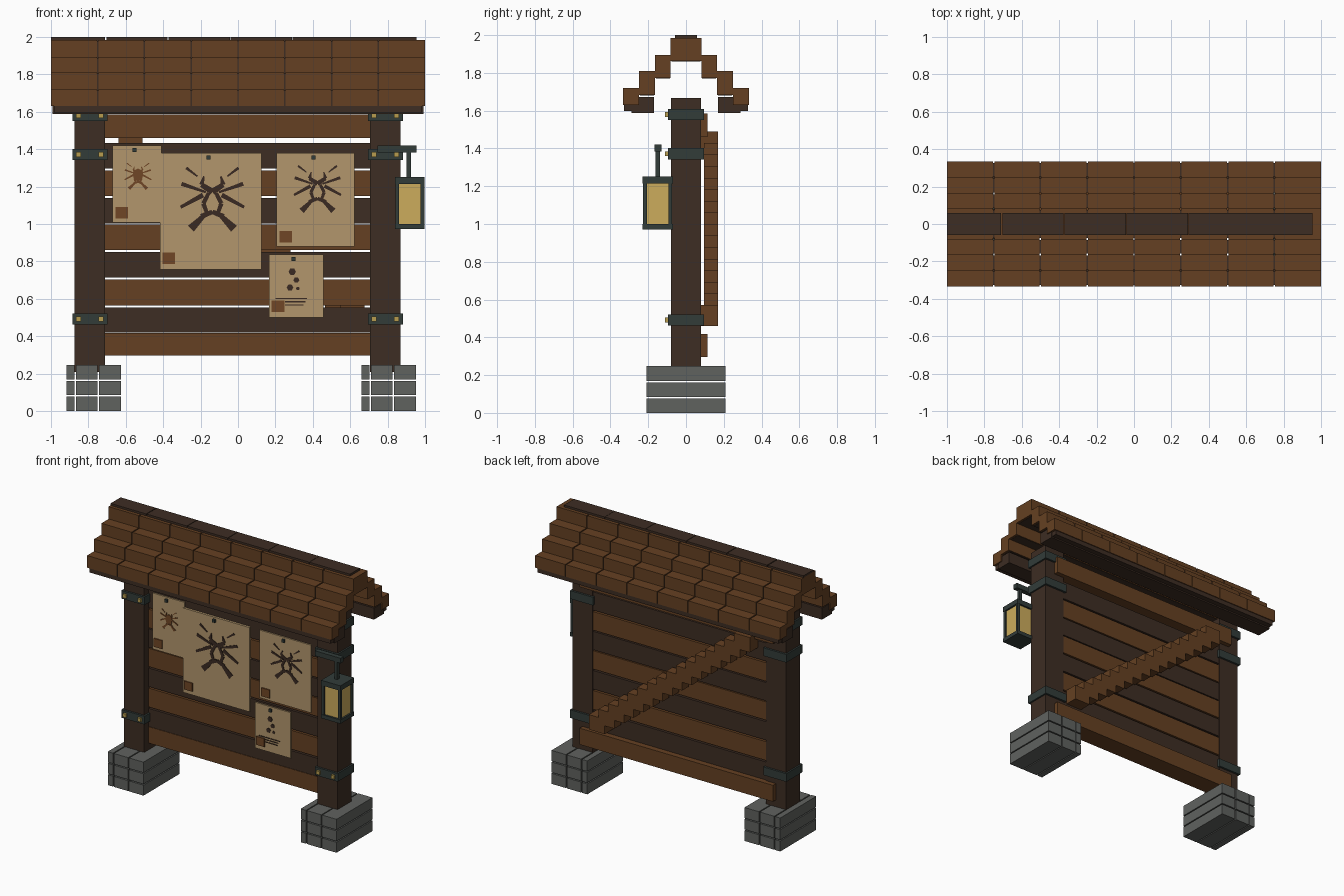
import bpy, bmesh, math
from mathutils import Vector

if "Cube" in bpy.data.objects:
    bpy.data.objects.remove(bpy.data.objects["Cube"])


def material(name, r, g, b):
    m = bpy.data.materials.new(name)
    lin = [((c / 255 + 0.055) / 1.055) ** 2.4 for c in (r, g, b)]
    m.diffuse_color = (*lin, 1)
    m.use_nodes = True
    m.node_tree.nodes["Principled BSDF"].inputs["Base Color"].default_value = m.diffuse_color
    return m


BROWN = material("brown wood", 101, 64, 34)
DARK = material("dark wood", 61, 45, 35)
STONE = material("grey stone", 96, 98, 95)
IRON = material("dark iron", 50, 60, 57)
BRASS = material("brass", 184, 158, 80)
PAPER = material("tan paper", 178, 150, 108)
GLOW = material("lamp glow", 204, 172, 92)
SEAL = material("brown seal", 112, 70, 38)
INK = material("dark ink", 58, 42, 34)


def finish(name, bm, mat):
    me = bpy.data.meshes.new(name)
    bmesh.ops.recalc_face_normals(bm, faces=bm.faces)
    bm.to_mesh(me)
    bm.free()
    me.materials.append(mat)
    ob = bpy.data.objects.new(name, me)
    bpy.context.collection.objects.link(ob)
    return ob


def boxes(name, mat, items):
    """One object made of boxes given as (x0, x1, y0, y1, z0, z1)."""
    bm = bmesh.new()
    for x0, x1, y0, y1, z0, z1 in items:
        vs = bmesh.ops.create_cube(bm, size=1)["verts"]
        for v in vs:
            v.co = ((x0 + x1) / 2 + v.co.x * (x1 - x0),
                    (y0 + y1) / 2 + v.co.y * (y1 - y0),
                    (z0 + z1) / 2 + v.co.z * (z1 - z0))
    return finish(name, bm, mat)


def plates(name, mat, polys, y, t=0.004):
    """Thin plates facing the front, from (x, z) outlines."""
    bm = bmesh.new()
    for poly in polys:
        f = bm.faces.new([bm.verts.new((x, y, z)) for x, z in poly])
        ext = bmesh.ops.extrude_face_region(bm, geom=[f])["geom"]
        for v in ext:
            if isinstance(v, bmesh.types.BMVert):
                v.co.y -= t
    return finish(name, bm, mat)


# Posts, stone feet, iron bands and studs
for side, cx, fx in (("left", -0.792, -0.917), ("right", 0.788, 0.66)):
    boxes(side + "_post", DARK, [(cx - 0.082, cx + 0.082, -0.08, 0.08, 0.21, 1.667)])
    cols = ((0, 0.042), (0.05, 0.167), (0.175, 0.292))
    rows = ((0, 0.077), (0.085, 0.161), (0.169, 0.247))
    boxes(side + "_stone_foot", STONE,
          [(fx + a, fx + b, -0.21, 0.21, c, d) for a, b in cols for c, d in rows])
    bands = (0.492, 1.372, 1.58)
    boxes(side + "_iron_bands", IRON,
          [(cx - 0.094, cx + 0.094, -0.095, 0.095, z - 0.03, z + 0.03) for z in bands])
    boxes(side + "_band_studs", BRASS,
          [(cx + s * 0.06 - 0.013, cx + s * 0.06 + 0.013, -0.11, -0.09, z - 0.013, z + 0.013)
           for z in bands for s in (-1, 1)])

# Wall planks, alternating brown and dark
heights = ((0.297, 0.418), (0.42, 0.553), (0.564, 0.703), (0.714, 0.851), (0.862, 0.997),
           (1.004, 1.14), (1.149, 1.286), (1.297, 1.432), (1.46, 1.585))
for i, (z0, z1) in enumerate(heights):
    outer = i in (0, 8)
    w, back = (0.79, 0.114) if outer else (0.73, 0.075)
    boxes("plank_%d" % (i + 1), DARK if i % 2 else BROWN, [(-w, w, -0.03, back, z0, z1)])

# Stepped diagonal brace on the back
brace = []
for i in range(16):
    x, z = 0.61 - i * 1.185 / 15, 0.515 + i * 0.92 / 15
    brace.append((x - 0.065, x + 0.065, 0.075 if i in (0, 15) else 0.095, 0.17, z - 0.055, z + 0.055))
boxes("back_brace", BROWN, brace)

# Roof: stepped shingle rows over a dark underlay
steps = ((0.25, 0.333, 1.63, 1.72), (0.165, 0.25, 1.683, 1.81), (0.082, 0.165, 1.772, 1.894))
shingles, underlay, eaves = [], [], []
for s in (-1, 1):
    for k, (a, b, z0, z1) in enumerate(steps):
        y0, y1 = sorted((s * a, s * b))
        for c in range(8):
            x = -1 + c * 0.25
            shingles.append((x + (0.004 if c else 0), x + (0.246 if c < 7 else 0.25), y0, y1, z0, z1))
        u0, u1 = sorted((s * (a + 0.004), s * (b - 0.006)))
        underlay.append((-0.985, 0.985, u0, u1, 1.597 if k == 0 else z0 - 0.002, z1 - 0.006))
    y0, y1 = sorted((s * 0.17, s * 0.288))
    eaves.append((-0.992, 0.992, y0, y1, 1.587, 1.672))
for c in range(8):
    x = -1 + c * 0.25
    shingles.append((x + (0.004 if c else 0), x + (0.246 if c < 7 else 0.25), -0.082, 0.082, 1.862, 1.985))
underlay.append((-0.985, 0.985, -0.076, 0.076, 1.86, 1.979))
boxes("roof_shingles", BROWN, shingles)
boxes("roof_underlay", DARK, underlay)
boxes("eave_beams", DARK, eaves)
boxes("ridge_cap", DARK,
      [(max(-1, -1.036 + i * 0.332), -0.71 + i * 0.333, -0.058, 0.058, 1.975, 2.0) for i in range(6)])

# Lantern on an iron arm
lx, ly = 0.919, -0.15
frame = [(lx - 0.079, lx + 0.079, ly - 0.08, ly + 0.08, 1.215, 1.252),
         (lx - 0.079, lx + 0.079, ly - 0.08, ly + 0.08, 0.972, 1.0)]
for sx in (-1, 1):
    for sy in (-1, 1):
        px, py = lx + sx * 0.067, ly + sy * 0.067
        frame.append((px - 0.01, px + 0.01, py - 0.01, py + 0.01, 0.99, 1.23))
boxes("lantern_frame", IRON, frame)
boxes("lantern_glass", GLOW, [(lx - 0.066, lx + 0.066, ly - 0.066, ly + 0.066, 0.995, 1.22)])
boxes("lantern_arm", IRON, [(0.745, 0.955, -0.167, -0.13, 1.383, 1.42),
                            (0.9, 0.924, -0.162, -0.138, 1.24, 1.39)])

# Paper notices: x0, x1, z0, z1, and the corner of the seal
notices = {"small": (-0.67, -0.41, 1.007, 1.42, -0.655, 1.03),
           "large": (-0.418, 0.125, 0.757, 1.38, -0.404, 0.785),
           "right": (0.205, 0.623, 0.88, 1.38, 0.222, 0.9),
           "lower": (0.165, 0.457, 0.5, 0.837, 0.18, 0.53)}
for name, (x0, x1, z0, z1, sx, sz) in notices.items():
    y = -0.047 if name == "large" else -0.04
    boxes(name + "_notice", PAPER, [(x0, x1, y, -0.029, z0, z1)])
    boxes(name + "_seal", SEAL, [(sx, sx + 0.068, y - 0.008, y, sz, sz + 0.062)])
    px = {"small": -0.553, "large": -0.158, "right": 0.404, "lower": 0.297}[name]
    boxes(name + "_pin", IRON, [(px - 0.01, px + 0.01, y - 0.015, y, z1 - 0.034, z1 - 0.013)])


def stroke(p, q, w0, w1):
    p, q = Vector(p), Vector(q)
    d = (q - p).normalized()
    n = Vector((-d.y, d.x))
    return [p + n * w0, p - n * w0, q - n * w1, q + n * w1]


# Insect sketch: half of the strokes, mirrored (start, end, half widths)
HALF = [((0.14, 0.19), (0.08, 0.145), 0.008, 0.004),     # feeler
        ((0.045, 0.145), (0.058, 0.1), 0.004, 0.013),    # jaw
        ((0.058, 0.1), (0.0, 0.062), 0.013, 0.017),      # head
        ((0.035, 0.06), (0.165, 0.105), 0.006, 0.011),   # upper leg
        ((0.05, 0.045), (0.17, -0.02), 0.013, 0.008),    # middle leg
        ((0.02, 0.055), (0.048, 0.0), 0.01, 0.012),      # side
        ((0.048, 0.0), (0.03, -0.05), 0.012, 0.01),
        ((0.035, -0.055), (0.115, -0.135), 0.01, 0.022),  # hind leg
        ((0.0, -0.045), (0.06, -0.07), 0.012, 0.014)]    # tail


def insect(name, mat, cx, cz, s, y):
    polys = []
    for p, q, a, b in HALF:
        for m in (-1, 1):
            polys.append([(cx + m * s * v.x, cz + s * v.y) for v in stroke(p, q, a, b)])
    plates(name, mat, polys, y)


insect("large_insect_sketch", INK, -0.137, 1.11, 1.0, -0.047)
insect("right_insect_sketch", INK, 0.425, 1.17, 0.74, -0.04)
insect("small_insect_sketch", SEAL, -0.535, 1.245, 0.42, -0.04)
plates("small_insect_body", SEAL, [[(-0.535 + 0.028 * math.cos(a * math.pi / 4),
       1.262 + 0.035 * math.sin(a * math.pi / 4)) for a in range(8)]], -0.04, 0.005)

# Blots and written lines on the lower notice
blots = [(0.29, 0.745, 0.02), (0.312, 0.7, 0.016), (0.278, 0.66, 0.018), (0.32, 0.655, 0.01)]
marks = [[(x + r * math.cos(a * math.pi / 3), z + r * math.sin(a * math.pi / 3)) for a in range(6)]
         for x, z, r in blots]
for i, (a, b) in enumerate(((0.2, 0.37), (0.25, 0.36), (0.25, 0.35))):
    z = 0.598 - i * 0.017
    marks.append([(a, z), (b, z), (b, z + 0.006), (a, z + 0.006)])
plates("lower_notice_marks", INK, marks, -0.04)
